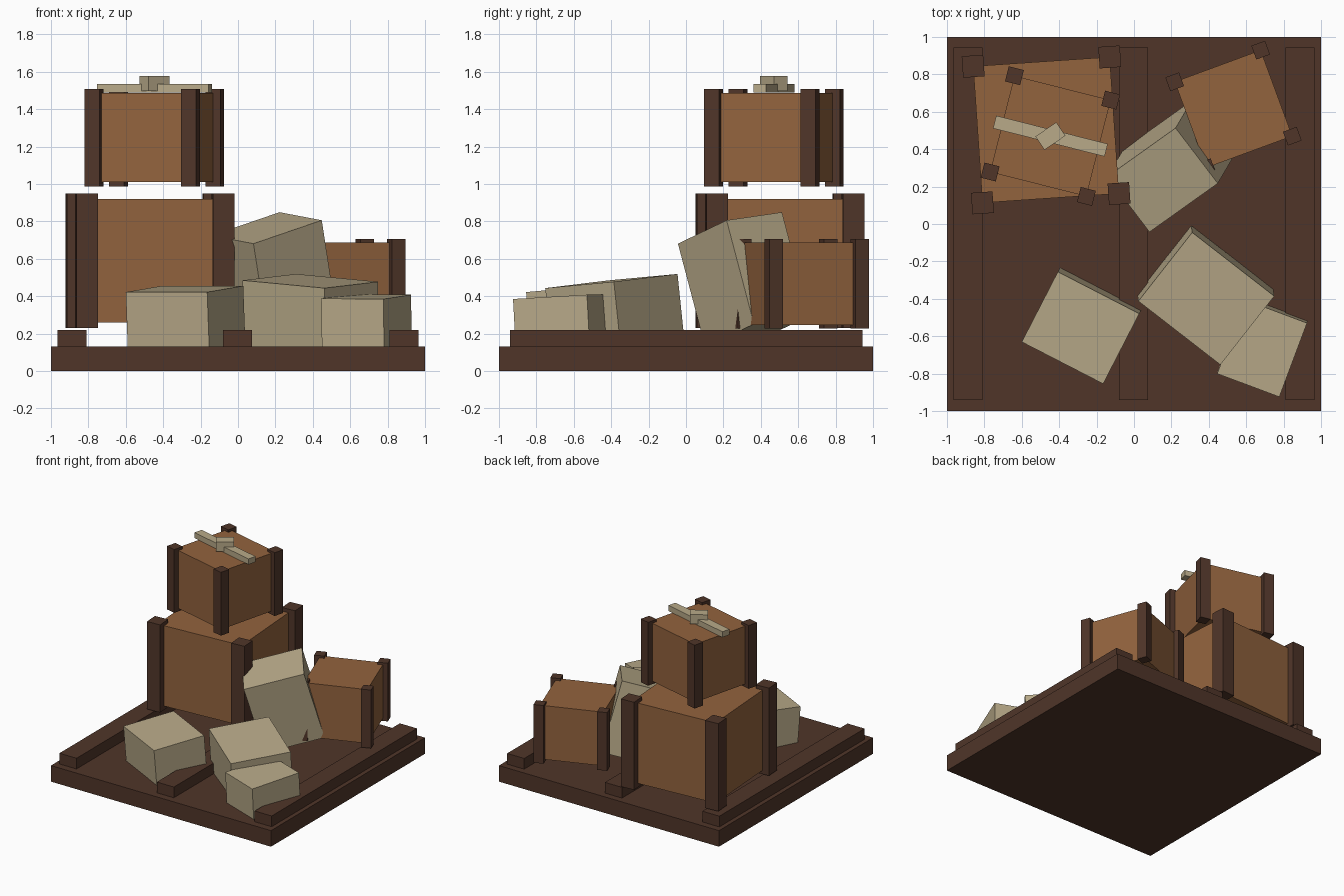
import bpy
from math import radians
from mathutils import Matrix, Vector

if "Cube" in bpy.data.objects:
    bpy.data.objects.remove(bpy.data.objects["Cube"])


def material(name, rgb):
    m = bpy.data.materials.new(name)
    m.diffuse_color = (*rgb, 1)
    m.use_nodes = True
    m.node_tree.nodes["Principled BSDF"].inputs["Base Color"].default_value = m.diffuse_color
    return m


DARK = material("dark_wood", (0.08, 0.036, 0.022))
CRATE = material("crate_wood", (0.29, 0.125, 0.048))
STONE = material("pale_stone", (0.48, 0.40, 0.25))


def box(name, centre, size, mat, rot=None):
    bpy.ops.mesh.primitive_cube_add(size=1)
    ob = bpy.context.object
    ob.name = name
    ob.data.materials.append(mat)
    ob.matrix_world = (Matrix.Translation(centre) @ (rot or Matrix.Identity(4))
                       @ Matrix.Diagonal((*size, 1)))
    return ob


def turn(deg):
    return Matrix.Rotation(radians(deg), 4, 'Z')


def crate(name, x, y, z0, z1, side, post, lip0, lip1, deg):
    """Square crate with four corner posts; lips are the post overhangs."""
    r = turn(deg)
    b0, b1 = z0 + lip0, z1 - lip1
    box(name + "_body", (x, y, (b0 + b1) / 2), (side, side, b1 - b0), CRATE, r)
    for sx in (-1, 1):
        for sy in (-1, 1):
            p = r @ Vector((sx * side / 2, sy * side / 2, 0))
            box(name + "_post", (x + p.x, y + p.y, (z0 + z1) / 2),
                (post, post, z1 - z0), DARK, r)


def block(name, front, right, left, height):
    """Tilted block hung below its top face, given by three top corners."""
    o, a, b = Vector(front), Vector(right), Vector(left)
    u, v = a - o, b - o
    n = u.cross(v).normalized()
    x = u.normalized()
    y = n.cross(x)
    rot = Matrix((x, y, n)).transposed().to_4x4()
    box(name, (a + b) / 2 - n * height / 2, (u.length, v.length, height), STONE, rot)


# Pallet deck and slats
box("pallet_deck", (0, 0, 0.066), (2, 2, 0.132), DARK)
for sx in (-0.887, -0.002, 0.887):
    box("pallet_slat", (sx, 0.002, 0.175), (0.155, 1.885, 0.09), DARK)

# Crates
crate("large_crate", -0.47, 0.503, 0.23, 0.95, 0.732, 0.115, 0.03, 0.03, 3.9)
crate("top_crate", -0.447, 0.47, 0.987, 1.507, 0.531, 0.083, 0.024, 0.02, -14.2)
crate("small_crate", 0.532, 0.615, 0.228, 0.706, 0.49, 0.078, 0.018, 0.018, 20.2)

# Strap and knot on the top crate
box("strap", (-0.447, 0.47, 1.512), (0.615, 0.07, 0.046), STONE, turn(-14.2))
box("strap_knot", (-0.447, 0.47, 1.537), (0.135, 0.087, 0.078), STONE, turn(34))

# Stone blocks
block("leaning_block", (0.08, -0.045, 0.68), (0.445, 0.215, 0.805), (-0.14, 0.255, 0.725), 0.58)
block("left_block", (-0.165, -0.855, 0.422), (0.028, -0.48, 0.455), (-0.60, -0.63, 0.422), 0.32)
block("middle_block", (0.46, -0.755, 0.443), (0.748, -0.388, 0.477), (0.025, -0.41, 0.485), 0.36)
block("right_block", (0.777, -0.925, 0.385), (0.925, -0.53, 0.408), (0.445, -0.80, 0.387), 0.275)
